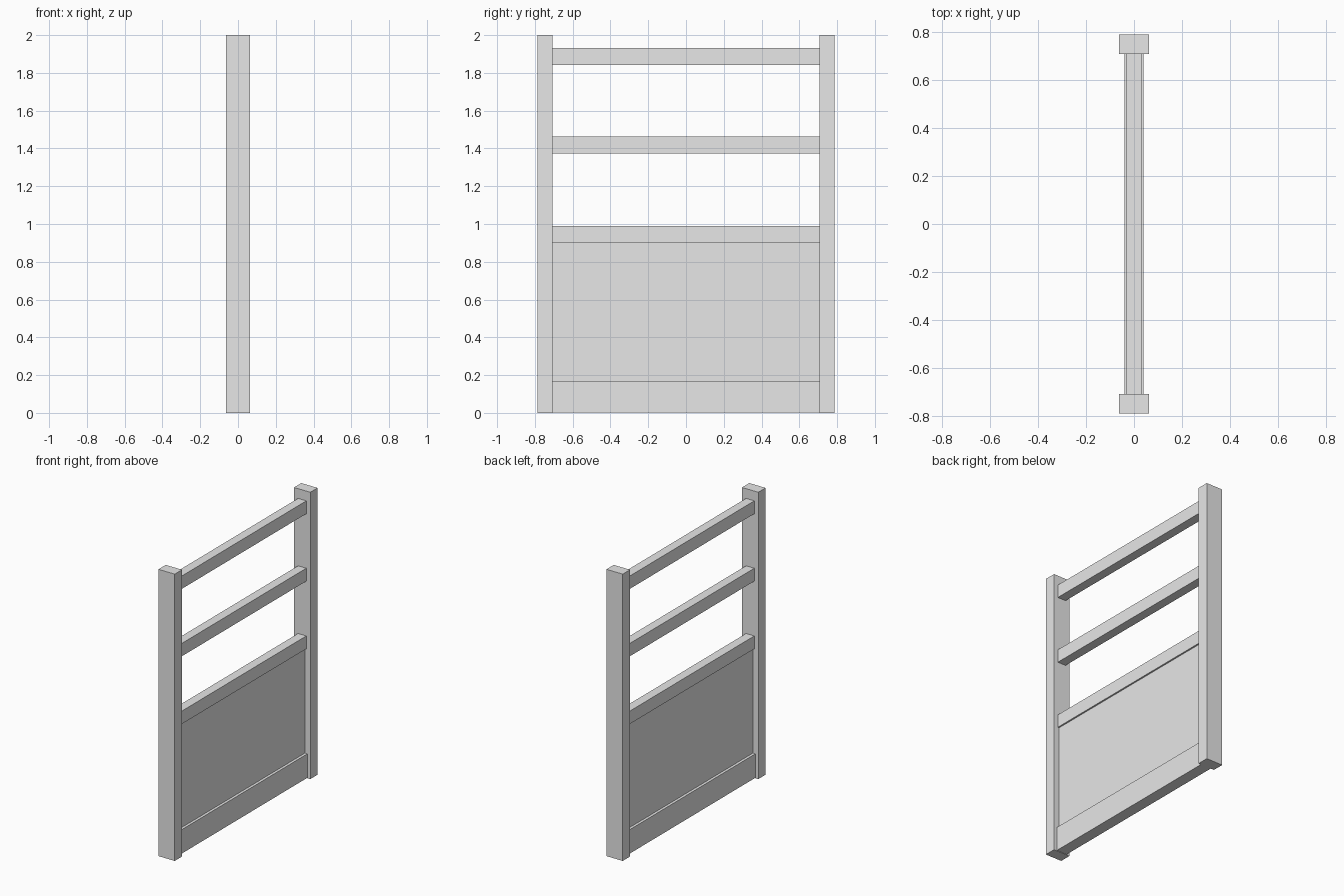
import bpy

old = bpy.data.objects.get("Cube")
if old:
    bpy.data.objects.remove(old, do_unlink=True)

# Single flat colour
grey = bpy.data.materials.new("light_grey")
grey.use_nodes = True
colour = (0.8, 0.8, 0.8, 1)
grey.diffuse_color = colour
grey.node_tree.nodes["Principled BSDF"].inputs["Base Color"].default_value = colour

HALF_LENGTH = 0.787   # outer face of the posts
POST_WIDTH = 0.08
INNER = HALF_LENGTH - POST_WIDTH


def box(name, thickness, y0, y1, z0, z1):
    """Box centred on x, spanning the given y and z ranges."""
    bpy.ops.mesh.primitive_cube_add(size=1, location=(0, (y0 + y1) / 2, (z0 + z1) / 2))
    obj = bpy.context.object
    obj.name = name
    obj.scale = (thickness, y1 - y0, z1 - z0)
    bpy.ops.object.transform_apply(location=False, rotation=False, scale=True)
    obj.data.materials.append(grey)
    return obj


# Upright posts at both ends
box("front_post", 0.126, -HALF_LENGTH, -INNER, 0, 2)
box("back_post", 0.126, INNER, HALF_LENGTH, 0, 2)

# Three equal cross rails
for name, top in (("top_rail", 1.932), ("middle_rail", 1.462), ("panel_rail", 0.99)):
    box(name, 0.064, -INNER, INNER, top - 0.09, top)

# Thicker kick board and the recessed infill panel above it
box("kick_board", 0.08, -INNER, INNER, 0.003, 0.17)
box("infill_panel", 0.042, -INNER, INNER, 0.17, 0.9)
